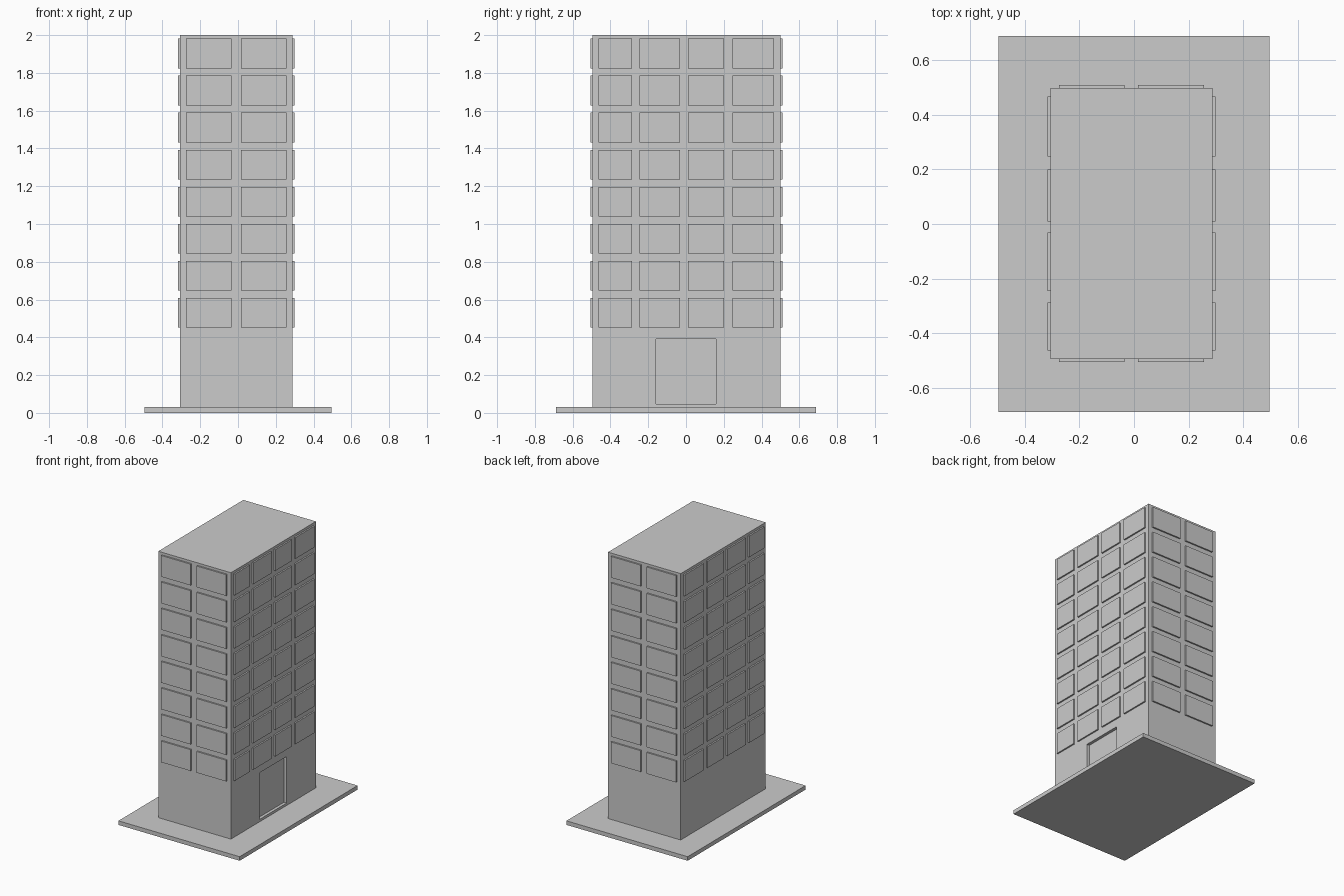
import bpy
import bmesh
from mathutils import Matrix, Vector

if "Cube" in bpy.data.objects:
    bpy.data.objects.remove(bpy.data.objects["Cube"])


def add_boxes(name, boxes):
    """One object made of boxes given as (x0, x1, y0, y1, z0, z1)."""
    bm = bmesh.new()
    for x0, x1, y0, y1, z0, z1 in boxes:
        centre = Vector((x0 + x1, y0 + y1, z0 + z1)) / 2
        size = Matrix.Diagonal((x1 - x0, y1 - y0, z1 - z0, 1))
        bmesh.ops.create_cube(bm, size=1, matrix=Matrix.Translation(centre) @ size)
    mesh = bpy.data.meshes.new(name)
    bm.to_mesh(mesh)
    bm.free()
    obj = bpy.data.objects.new(name, mesh)
    bpy.context.collection.objects.link(obj)
    return obj


X0, X1 = -0.306, 0.288      # tower walls
Y0, Y1 = -0.494, 0.499
OUT = 0.011                 # how far windows stand out
IN = 0.005                  # how far windows sink into the wall

# Ground slab and tower
add_boxes("base_slab", [(-0.496, 0.496, -0.689, 0.689, 0, 0.03)])
tower = add_boxes("tower", [(X0, X1, Y0, Y1, 0.03, 2.0)])

# Recessed doorway in the right wall
cutter = add_boxes("door_cutter", [(X1 - 0.022, X1 + 0.1, -0.158, 0.158, 0.048, 0.392)])
cutter.hide_render = True
cutter.hide_set(True)
cut = tower.modifiers.new("doorway", 'BOOLEAN')
cut.operation = 'DIFFERENCE'
cut.solver = 'EXACT'
cut.object = cutter

# Window panels: eight floors, two columns front and back, four on each side
rows = [(0.452 + 0.196 * i, 0.609 + 0.196 * i) for i in range(8)]
end_cols = [(-0.275, -0.034), (0.015, 0.257)]
side_cols = [(-0.464, -0.287), (-0.246, -0.032), (0.010, 0.200), (0.247, 0.467)]

for name, a, b in (("front_windows", Y0 - OUT, Y0 + IN), ("back_windows", Y1 - IN, Y1 + OUT)):
    add_boxes(name, [(c0, c1, a, b, z0, z1) for z0, z1 in rows for c0, c1 in end_cols])
for name, a, b in (("left_windows", X0 - OUT, X0 + IN), ("right_windows", X1 - IN, X1 + OUT)):
    add_boxes(name, [(a, b, c0, c1, z0, z1) for z0, z1 in rows for c0, c1 in side_cols])
